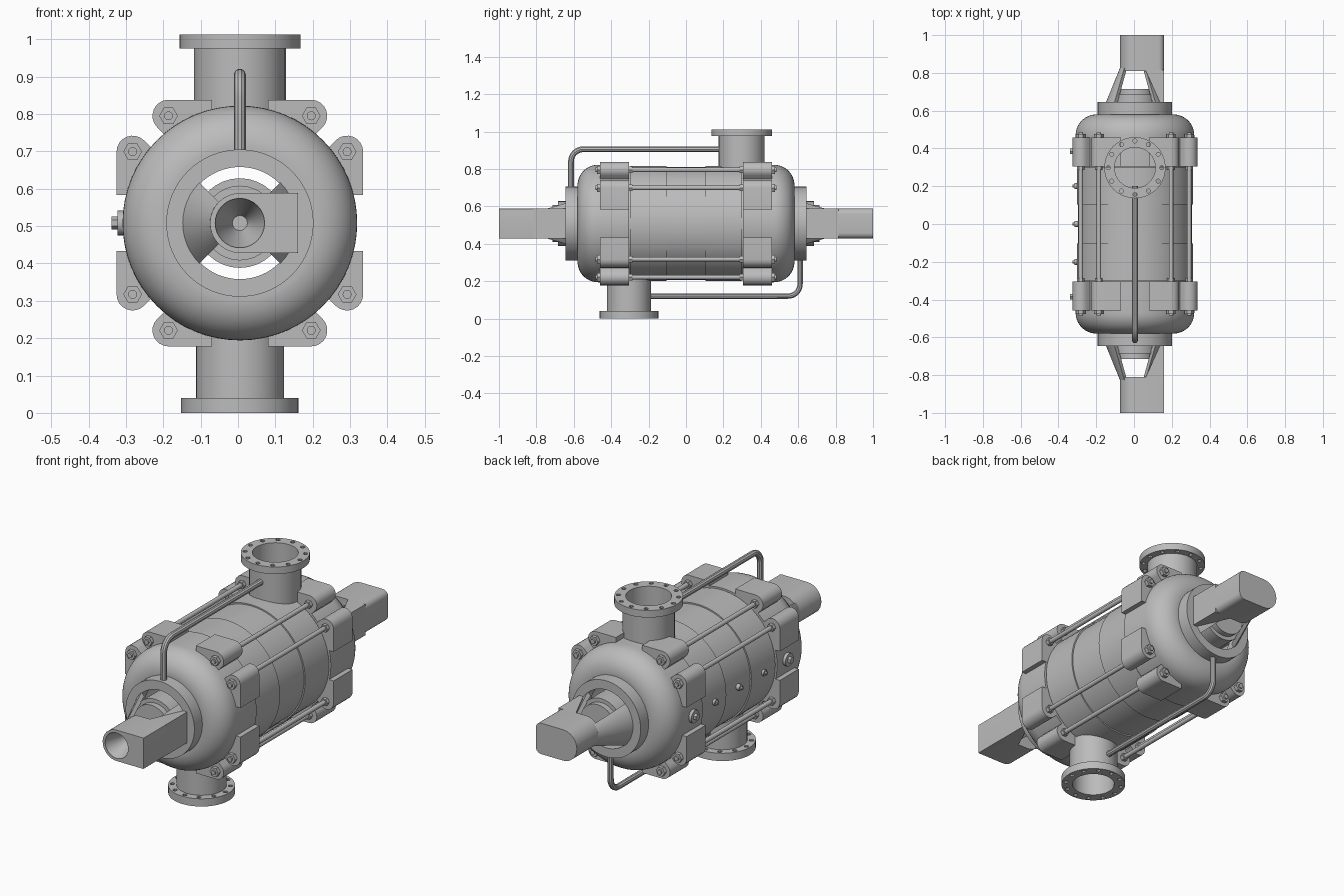
import bpy, bmesh
from math import sin, cos, pi, radians
from mathutils import Matrix, Vector

cube = bpy.data.objects.get("Cube")
if cube:
    bpy.data.objects.remove(cube, do_unlink=True)

grey = bpy.data.materials.new("cast_grey")
grey.use_nodes = True
GREY = (0.5, 0.5, 0.5, 1)
grey.diffuse_color = GREY
grey.node_tree.nodes["Principled BSDF"].inputs["Base Color"].default_value = GREY

AXIS = Vector((0.005, 0, 0.508))


def along_y(x=0, y=0, z=0):
    """Frame on the pump axis whose local z points to +y."""
    return Matrix.Translation(AXIS + Vector((x, y, z))) @ Matrix.Rotation(-pi / 2, 4, "X")


def finish(name, bm):
    bmesh.ops.remove_doubles(bm, verts=bm.verts, dist=1e-5)
    bmesh.ops.recalc_face_normals(bm, faces=bm.faces)
    mesh = bpy.data.meshes.new(name)
    bm.to_mesh(mesh)
    bm.free()
    mesh.materials.append(grey)
    obj = bpy.data.objects.new(name, mesh)
    bpy.context.collection.objects.link(obj)
    bpy.ops.object.select_all(action="DESELECT")
    bpy.context.view_layer.objects.active = obj
    obj.select_set(True)
    bpy.ops.object.shade_smooth_by_angle(angle=radians(32))
    return obj


def lathe(name, profile, frame, sides=32, start=0, sweep=360):
    """Turn (radius, height) points; a profile starting off the axis is closed."""
    bm = bmesh.new()
    full = sweep == 360
    rings = []
    for i in range(sides + (not full)):
        a = radians(start + sweep * i / sides)
        rings.append([bm.verts.new(frame @ Vector((r * cos(a), r * sin(a), h)))
                      for r, h in profile])
    n = len(profile)
    spans = n if profile[0][0] > 0 else n - 1
    for i in range(sides):
        p, q = rings[i], rings[(i + 1) % len(rings)]
        for j in range(spans):
            k = (j + 1) % n
            bm.faces.new((p[j], p[k], q[k], q[j]))
    if not full:
        bm.faces.new(rings[0])
        bm.faces.new(rings[-1])
    return finish(name, bm)


def rod(name, r, h0, h1, frame, sides=16):
    return lathe(name, [(0, h0), (r, h0), (r, h1), (0, h1)], frame, sides)


def arc(cx, cy, r, a0, a1, steps=8):
    return [(cx + r * cos(radians(a0 + (a1 - a0) * i / steps)),
             cy + r * sin(radians(a0 + (a1 - a0) * i / steps))) for i in range(steps + 1)]


def circle(cx, cy, r, steps=32):
    return arc(cx, cy, r, 0, 360, steps)[:-1]


def from_curve(name, curve, frame):
    temp = bpy.data.objects.new(name + "_outline", curve)
    bpy.context.collection.objects.link(temp)
    bpy.context.view_layer.update()
    mesh = bpy.data.meshes.new_from_object(
        temp.evaluated_get(bpy.context.evaluated_depsgraph_get()))
    bpy.data.objects.remove(temp, do_unlink=True)
    bm = bmesh.new()
    bm.from_mesh(mesh)
    bpy.data.meshes.remove(mesh)
    bm.transform(frame)
    return finish(name, bm)


def plate(name, loops, thick, frame):
    """Extruded outline; later loops become holes."""
    curve = bpy.data.curves.new(name, "CURVE")
    curve.dimensions = "2D"
    curve.fill_mode = "BOTH"
    curve.extrude = thick / 2
    for loop in loops:
        spline = curve.splines.new("POLY")
        spline.points.add(len(loop) - 1)
        for pt, (x, y) in zip(spline.points, loop):
            pt.co = (x, y, 0, 1)
        spline.use_cyclic_u = True
    return from_curve(name, curve, frame)


def pipe(name, path, r):
    curve = bpy.data.curves.new(name, "CURVE")
    curve.dimensions = "3D"
    curve.bevel_depth = r
    curve.bevel_resolution = 3
    curve.use_fill_caps = True
    spline = curve.splines.new("POLY")
    spline.points.add(len(path) - 1)
    for pt, (y, z) in zip(spline.points, path):
        pt.co = (AXIS.x, y, z, 1)
    return from_curve(name, curve, Matrix())


# Hollow casing: collar, domed end cover, stepped stages with seam grooves
half = [(0.197, 0.645), (0.197, 0.58), (0.21, 0.58)]
half += [(0.204 + u, 0.47 + v) for u, v in arc(0, 0, 0.11, 82, 0, 10)]
half += [(0.314, 0.304), (0.3, 0.304), (0.3, 0.298), (0.308, 0.298),
         (0.308, 0.103), (0.301, 0.103)]
inner = [(0.15, 0.645), (0.15, 0.56), (0.285, 0.46)]
mirrored = [(r, -h) for r, h in reversed(half)]
lathe("casing", half + mirrored + [(r, -h) for r, h in inner] + inner[::-1],
      along_y(), 64)

# Shaft sleeve running through the casing
sleeve = [(0, 0.715), (0.1, 0.715), (0.1, 0.685), (0.12, 0.685)]
lathe("shaft_sleeve", sleeve + [(r, -h) for r, h in reversed(sleeve)], along_y())

# Bearing lanterns and housings at both ends
for end, s in (("front", -1), ("back", 1)):
    cone = [(0.155, s * 0.64), (0.08, s * 0.825), (0.06, s * 0.825), (0.132, s * 0.64)]
    for side, a in (("left", -45), ("right", 135)):
        lathe(f"{end}_lantern_{side}_strut", cone, along_y(), 12, a, 90)
    block = [(0.055, s * 0.815), (0.155, s * 0.815), (0.155, s * 0.64), (0.135, s * 0.64)]
    plate(f"{end}_lantern_block", [block], 0.16, Matrix.Translation(AXIS))
    c = 0.003 if s < 0 else 0.03
    outline = arc(0, 0, 0.08, 90, 270, 16)
    outline += arc(0.155 - c, c - 0.08, c, -90, 0, 5) + arc(0.155 - c, 0.08 - c, c, 0, 90, 5)
    loops = [outline] + ([circle(0, 0, 0.066)] if s < 0 else [])
    plate(f"{end}_bearing_housing", loops, 0.19, along_y(y=s * 0.905))
lathe("front_bearing_socket",
      [(0, -0.86), (0.02, -0.86), (0.066, -0.995), (0.066, -0.812), (0, -0.812)], along_y())

# Suction and discharge nozzles with drilled flanges
for name, s, y, r, rim, z0, z1 in (("top", 1, 0.298, 0.123, 0.162, 0.975, 1.012),
                                   ("bottom", -1, -0.305, 0.118, 0.157, 0, 0.04)):
    bore = r - 0.015
    base = AXIS.z + s * 0.265
    tip = (z0 + z1) / 2
    lathe(f"{name}_nozzle", [(r, base), (r, tip), (bore, tip), (bore, base)],
          Matrix.Translation((AXIS.x, y, 0)))
    holes = [circle((rim - 0.02) * cos(k * pi / 6), (rim - 0.02) * sin(k * pi / 6), 0.011, 10)
             for k in range(12)]
    plate(f"{name}_flange", [circle(0, 0, rim, 40), circle(0, 0, bore)] + holes,
          z1 - z0, Matrix.Translation((AXIS.x, y, tip)))

# Lugs, tie rods and hex nuts, repeated in all eight octants
lug = [(0.075, 0.25), (0.075, 0.33)] + arc(0.191, 0.287, 0.043, 90, -45) + [(0.175, 0.21)]
for sx, across in ((1, "left"), (-1, "right")):
    for sz, level in ((1, "upper"), (-1, "lower")):
        for swap, kind in ((False, "inner"), (True, "outer")):
            tag = f"{level}_{across}_{kind}"
            pts = [(sx * (v if swap else u), sz * (u if swap else v)) for u, v in lug]
            u, v = (0.287, 0.191) if swap else (0.191, 0.287)
            bolt = along_y(x=sx * u, z=sz * v)
            rod(f"{tag}_tie_rod", 0.012, -0.485, 0.485, bolt, 12)
            for s, end in ((-1, "front"), (1, "back")):
                # the frame's local y points down, so the outline is flipped
                plate(f"{tag}_{end}_lug", [[(x, -z) for x, z in pts]], 0.155,
                      along_y(y=s * 0.381))
                for h in (0.467, 0.295):
                    rod(f"{tag}_{end}_nut", 0.025 if h > 0.4 else 0.02,
                        s * h - 0.01, s * h + 0.01, bolt, 6)

# Balance pipes from each collar to the opposite nozzle
bend = 0.065
pipe("top_balance_pipe", [(-0.615, 0.68)] + arc(-0.615 + bend, 0.905 - bend, bend, 180, 90)
     + [(0.2, 0.905)], 0.016)
pipe("bottom_balance_pipe", [(0.61, 0.335)] + arc(0.61 - bend, 0.12 + bend, bend, 0, -90)
     + [(-0.21, 0.12)], 0.015)

# Drain plugs along the right side
for y in (-0.385, -0.2, 0, 0.2, 0.385):
    frame = Matrix.Translation((AXIS.x, y, AXIS.z)) @ Matrix.Rotation(-pi / 2, 4, "Y")
    if abs(y) > 0.3:
        rod("drain_plug_washer", 0.033, 0.3, 0.328, frame, 20)
        rod("drain_plug_head", 0.017, 0.32, 0.343, frame, 6)
    else:
        rod("stage_plug", 0.016, 0.295, 0.32, frame, 12)
        rod("stage_plug_head", 0.009, 0.31, 0.33, frame, 6)
